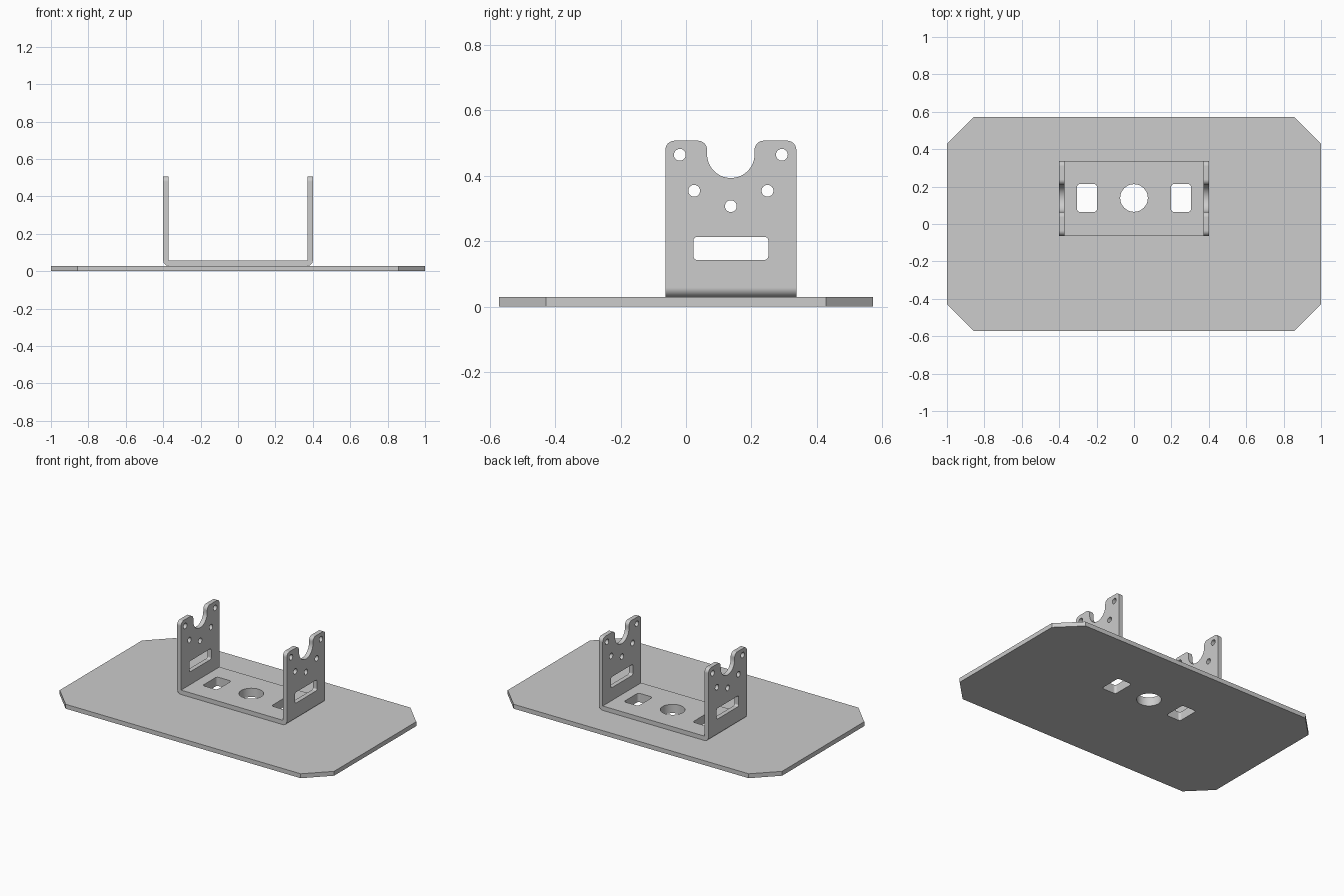
import bpy
import bmesh
import math
from mathutils import Vector

default_cube = bpy.data.objects.get("Cube")
if default_cube:
    bpy.data.objects.remove(default_cube, do_unlink=True)

THICK = 0.029      # sheet thickness of plate and bracket
MID_Y = 0.137      # bracket centre line
TOP = 0.507        # top of the bracket arms

steel = bpy.data.materials.new("grey_steel")
grey = (0.604, 0.604, 0.604, 1)
steel.use_nodes = True
steel.diffuse_color = grey
steel.node_tree.nodes["Principled BSDF"].inputs["Base Color"].default_value = grey


def fillet(corners, steps=10):
    """Outline from (u, v, radius) corners, rounding each by its radius."""
    outline = []
    for i, (u, v, r) in enumerate(corners):
        p = Vector((u, v))
        if r == 0:
            outline.append(p)
            continue
        to_prev = (Vector(corners[i - 1][:2]) - p).normalized()
        to_next = (Vector(corners[(i + 1) % len(corners)][:2]) - p).normalized()
        half = to_prev.angle(to_next) / 2
        reach = r / math.tan(half)
        centre = p + (to_prev + to_next).normalized() * r / math.sin(half)
        start = (p + to_prev * reach - centre).normalized()
        end = (p + to_next * reach - centre).normalized()
        for k in range(steps + 1):
            q = centre + start.slerp(end, k / steps) * r
            if not outline or (q - outline[-1]).length > 1e-4:
                outline.append(q)
    return outline


def box(u, v, w, h, r):
    return fillet([(u + sx * w / 2, v + sy * h / 2, r)
                   for sx, sy in ((-1, -1), (1, -1), (1, 1), (-1, 1))], 6)


def circle(u, v, r, n=40):
    return [Vector((u + r * math.cos(math.tau * k / n), v + r * math.sin(math.tau * k / n)))
            for k in range(n)]


def prism(name, outlines, axis, low, high):
    """Solid made by extruding flat outlines along an axis."""
    place = {"x": lambda p, d: (d, p.x, p.y),
             "y": lambda p, d: (p.x, d, p.y),
             "z": lambda p, d: (p.x, p.y, d)}[axis]
    bm = bmesh.new()
    for outline in outlines:
        ends = [[bm.verts.new(place(p, d)) for p in outline] for d in (low, high)]
        for ring in ends:
            bm.faces.new(ring)
        for i in range(len(outline)):
            bm.faces.new((ends[0][i - 1], ends[0][i], ends[1][i], ends[1][i - 1]))
    bmesh.ops.recalc_face_normals(bm, faces=bm.faces)
    mesh = bpy.data.meshes.new(name)
    bm.to_mesh(mesh)
    bm.free()
    mesh.materials.append(steel)
    obj = bpy.data.objects.new(name, mesh)
    bpy.context.collection.objects.link(obj)
    return obj


def activate(obj):
    bpy.ops.object.select_all(action="DESELECT")
    obj.select_set(True)
    bpy.context.view_layer.objects.active = obj


def cut(obj, cutter, operation="DIFFERENCE"):
    mod = obj.modifiers.new("cut", "BOOLEAN")
    mod.operation, mod.solver, mod.object = operation, "EXACT", cutter
    activate(obj)
    bpy.ops.object.modifier_apply(modifier=mod.name)
    cutter.hide_render = True


# Base plate with chamfered corners
X, Y, C = 1.0, 0.571, 0.143
octagon = [Vector(p) for p in ((X - C, -Y), (X, C - Y), (X, Y - C), (X - C, Y),
                               (C - X, Y), (-X, Y - C), (-X, C - Y), (C - X, -Y))]
base_plate = prism("base_plate", [octagon], "z", 0, THICK)

# U-shaped bracket, rounded on the outer bends
A, T = 0.4, THICK
channel = fillet([(-A, T, T), (A, T, T), (A, 0.6, 0), (A - T, 0.6, 0),
                  (A - T, 2 * T, 0), (T - A, 2 * T, 0), (T - A, 0.6, 0), (-A, 0.6, 0)])
bracket = prism("u_bracket", [channel], "y", MID_Y - 0.3, MID_Y + 0.3)

# Side silhouette with the half-round notch on top
W, N, R = 0.2, 0.0725, 0.028
left, right = MID_Y - W, MID_Y + W
silhouette = fillet([(left, -0.1, 0), (right, -0.1, 0), (right, TOP, R),
                     (MID_Y + N, TOP, R), (MID_Y + N, 0.393, N),
                     (MID_Y - N, 0.393, N), (MID_Y - N, TOP, R), (left, TOP, R)], 14)
side_cutter = prism("arm_outline_cutter", [silhouette], "x", -0.5, 0.5)
cut(bracket, side_cutter, "INTERSECT")

# Bolt holes and slot through both arms
arm_holes = [box(MID_Y, 0.178, 0.229, 0.071, 0.012), circle(MID_Y, 0.307, 0.018)]
for s in (-1, 1):
    arm_holes += [circle(MID_Y + s * 0.156, 0.464, 0.018),
                  circle(MID_Y + s * 0.112, 0.354, 0.018)]
arm_cutter = prism("arm_hole_cutter", arm_holes, "x", -0.5, 0.5)
cut(bracket, arm_cutter)

# Round hole and two windows through bracket floor and plate
floor_holes = [circle(0, MID_Y + 0.002, 0.074)]
floor_holes += [box(s * 0.251, MID_Y + 0.002, 0.106, 0.15, 0.016) for s in (-1, 1)]
floor_cutter = prism("floor_hole_cutter", floor_holes, "z", -0.1, 0.12)
cut(bracket, floor_cutter)
cut(base_plate, floor_cutter)

for helper in (side_cutter, arm_cutter, floor_cutter):
    bpy.data.objects.remove(helper, do_unlink=True)

# Smooth bends and holes, keep flat sheets flat
for part in (base_plate, bracket):
    activate(part)
    bpy.ops.object.shade_smooth_by_angle(angle=math.radians(30))
    weighted = part.modifiers.new("flat_sheets", "WEIGHTED_NORMAL")
    weighted.keep_sharp = True
